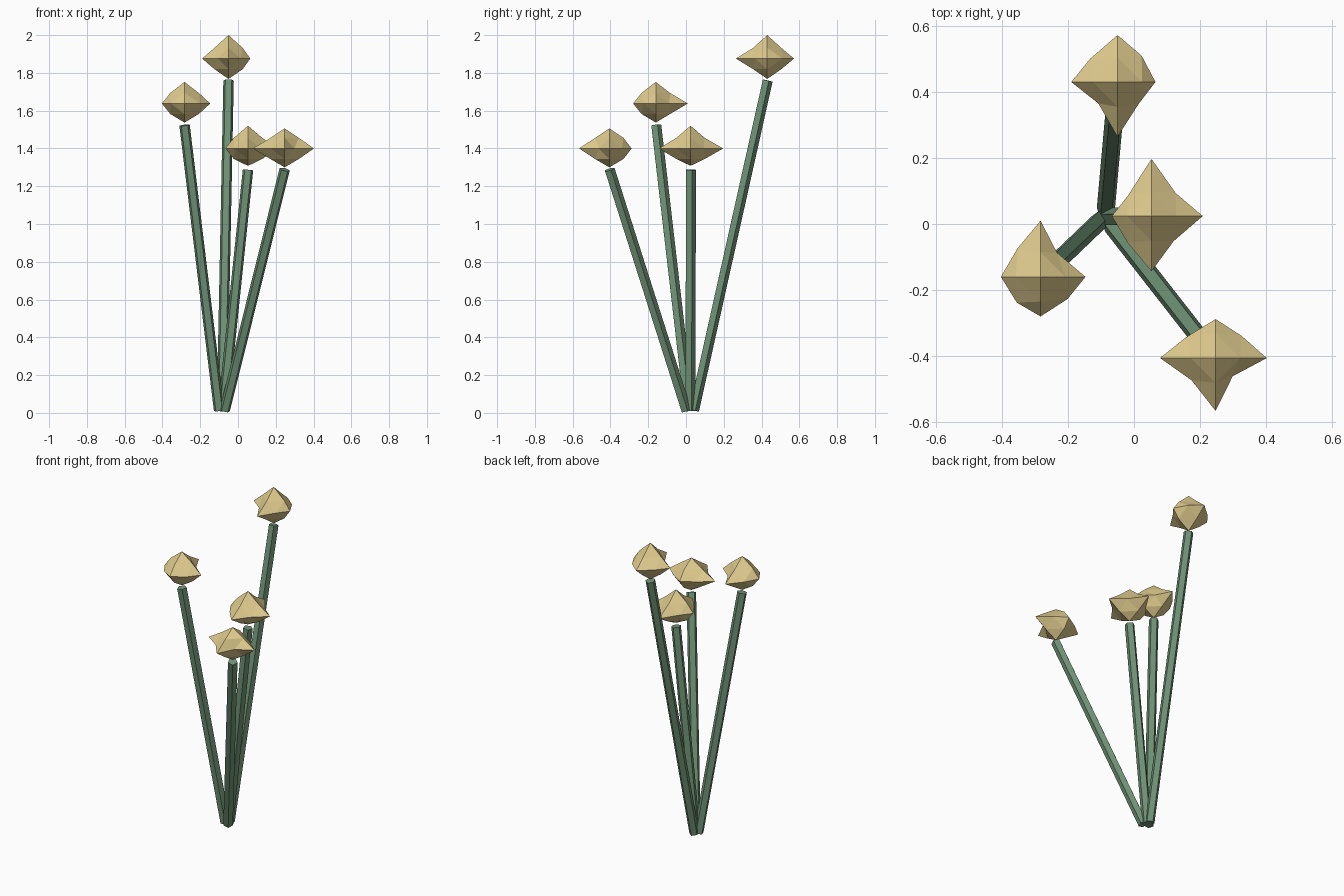
import bpy, bmesh
from mathutils import Vector

if "Cube" in bpy.data.objects:
    bpy.data.objects.remove(bpy.data.objects["Cube"])


def material(name, rgb):
    m = bpy.data.materials.new(name)
    m.diffuse_color = (*rgb, 1)
    m.use_nodes = True
    m.node_tree.nodes["Principled BSDF"].inputs["Base Color"].default_value = m.diffuse_color
    return m


green = material("stem_green", (0.16, 0.29, 0.18))
straw = material("bud_straw", (0.74, 0.60, 0.27))


def finish(bm, name, mat):
    bmesh.ops.recalc_face_normals(bm, faces=bm.faces)
    me = bpy.data.meshes.new(name)
    bm.to_mesh(me)
    bm.free()
    me.materials.append(mat)
    ob = bpy.data.objects.new(name, me)
    bpy.context.collection.objects.link(ob)


def stem(name, base, top, radius=0.029):
    # five-sided rod between two points
    base, top = Vector(base), Vector(top)
    d = top - base
    bm = bmesh.new()
    bmesh.ops.create_cone(bm, cap_ends=True, segments=5, radius1=radius,
                          radius2=radius, depth=d.length)
    rot = Vector((0, 0, 1)).rotation_difference(d).to_matrix().to_4x4()
    bm.transform(rot)
    bmesh.ops.translate(bm, verts=bm.verts, vec=(base + top) / 2)
    finish(bm, name, green)


def bud(name, center, px, nx, py, ny, pz, nz, mids):
    # spiky octahedron: six tips, with dented points halfway along each edge
    bm = bmesh.new()
    c = Vector(center)
    add = lambda x, y, z: bm.verts.new(c + Vector((x, y, z)))
    ring = [add(px, 0, 0), add(0, py, 0), add(-nx, 0, 0), add(0, -ny, 0)]
    mid = [add(x, y, 0) for x, y in mids]
    dirs = [(1, 0), (0, 1), (-1, 0), (0, -1)]
    for tip_z, s in ((pz, 1), (-nz, -1)):
        tip = add(0, 0, tip_z)
        up = [add(x * 0.075, y * 0.075, s * 0.056) for x, y in dirs]
        for i in range(4):
            j = (i + 1) % 4
            for f in ((ring[i], mid[i], up[i]), (mid[i], ring[j], up[j]),
                      (up[i], up[j], tip), (mid[i], up[j], up[i])):
                bm.faces.new(f)
    finish(bm, name, straw)


# stem base, stem top height, bud centre, tip lengths, in-between points NE NW SW SE
plants = [
    ((-0.085, 0.04, 0.013), 1.76, (-0.05, 0.43, 1.876),
     (0.115, 0.14, 0.142, 0.166, 0.124, 0.108),
     [(0.073, 0.08), (-0.083, 0.07), (-0.058, -0.065), (0.065, -0.065)]),
    ((-0.10, 0.015, 0.012), 1.523, (-0.283, -0.16, 1.638),
     (0.136, 0.12, 0.17, 0.12, 0.114, 0.101),
     [(0.05, 0.073), (-0.07, 0.086), (-0.072, -0.078), (0.082, -0.067)]),
    ((-0.08, 0.02, 0.012), 1.287, (0.053, 0.024, 1.4),
     (0.155, 0.12, 0.173, 0.167, 0.12, 0.092),
     [(0.073, 0.07), (-0.07, 0.064), (-0.073, -0.08), (0.067, -0.076)]),
    ((-0.07, 0.0, 0.013), 1.288, (0.247, -0.406, 1.4),
     (0.155, 0.168, 0.118, 0.16, 0.106, 0.1),
     [(0.079, 0.067), (-0.088, 0.064), (-0.073, -0.067), (0.052, -0.055)]),
]
for n, (base, h, c, tips, mids) in enumerate(plants, 1):
    stem(f"stem_{n}", base, (c[0], c[1], h))
    bud(f"flower_bud_{n}", c, *tips, mids)
